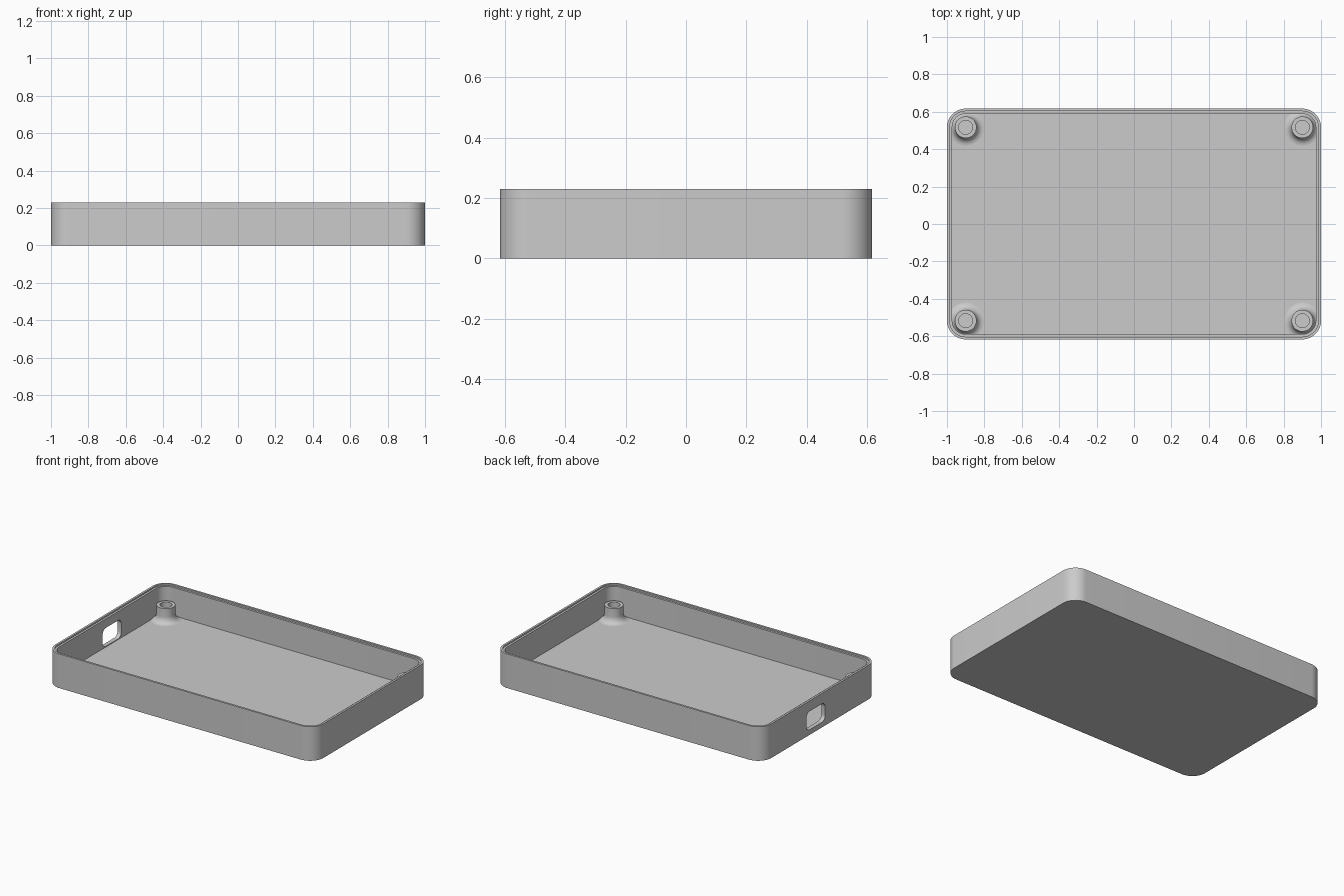
import bpy, bmesh, math

if "Cube" in bpy.data.objects:
    bpy.data.objects.remove(bpy.data.objects["Cube"], do_unlink=True)

HALF_X, HALF_Y, HEIGHT = 1.0, 0.617, 0.23
CORNER, WALL, FLOOR = 0.1, 0.028, 0.03

grey = bpy.data.materials.new("light_grey")
grey.use_nodes = True
colour = (0.6, 0.6, 0.6, 1)
grey.diffuse_color = colour
grey.node_tree.nodes["Principled BSDF"].inputs["Base Color"].default_value = colour


def rounded_rect(hx, hy, r, steps=12):
    """Outline of a rounded rectangle, counter-clockwise."""
    points = []
    for q, (sx, sy) in enumerate([(1, 1), (-1, 1), (-1, -1), (1, -1)]):
        for i in range(steps + 1):
            a = (q + i / steps) * math.pi / 2
            points.append((sx * (hx - r) + r * math.cos(a),
                           sy * (hy - r) + r * math.sin(a)))
    return points


def loft(name, rings):
    """Skin a stack of matching rings and close both ends."""
    bm = bmesh.new()
    loops = [[bm.verts.new(p) for p in ring] for ring in rings]
    n = len(loops[0])
    for low, high in zip(loops, loops[1:]):
        for i in range(n):
            j = (i + 1) % n
            bm.faces.new((low[i], low[j], high[j], high[i]))
    bm.faces.new(loops[0][::-1])
    bm.faces.new(loops[-1])
    bmesh.ops.recalc_face_normals(bm, faces=bm.faces)
    mesh = bpy.data.meshes.new(name)
    bm.to_mesh(mesh)
    bm.free()
    mesh.materials.append(grey)
    obj = bpy.data.objects.new(name, mesh)
    bpy.context.collection.objects.link(obj)
    return obj


def smooth(obj):
    bpy.ops.object.select_all(action="DESELECT")
    obj.select_set(True)
    bpy.context.view_layer.objects.active = obj
    bpy.ops.object.shade_smooth_by_angle(angle=math.radians(30))


# Open tray: outer wall, stepped rim, inner wall and floor
def tray_ring(inset, z):
    outline = rounded_rect(HALF_X - inset, HALF_Y - inset, CORNER - inset)
    return [(x, y, z) for x, y in outline]


tray = loft("tray", [tray_ring(inset, z) for inset, z in [
    (0, 0), (0, HEIGHT), (WALL / 2, HEIGHT), (WALL / 2, HEIGHT - 0.01),
    (WALL, HEIGHT - 0.01), (WALL, FLOOR)]])

# Rounded port opening through the right-hand end wall
port = rounded_rect(0.1, 0.062, 0.035, 6)
cutter = loft("port_cutter", [[(x, y + 0.045, z + 0.097) for y, z in port]
                              for x in (-1.1, -0.92)])
cutter.hide_render = True
cut = tray.modifiers.new("port", "BOOLEAN")
cut.operation = "DIFFERENCE"
cut.solver = "EXACT"
cut.object = cutter
bpy.context.view_layer.objects.active = tray
bpy.ops.object.modifier_apply(modifier=cut.name)
bpy.data.objects.remove(cutter, do_unlink=True)
smooth(tray)

# Hollow screw posts with a flared foot, one in each corner
FOOT, POST, BORE, POST_TOP = 0.097, 0.058, 0.037, 0.13
FLARE = FOOT - POST
profile = [(FOOT, FLOOR - 0.01)]
for k in range(7):
    a = k / 6 * math.pi / 2
    profile.append((FOOT - FLARE * math.sin(a),
                    FLOOR + 0.045 * (1 - math.cos(a))))
profile += [(POST, POST_TOP), (BORE, POST_TOP), (BORE, FLOOR + 0.002)]

for side, sx in (("left", 1), ("right", -1)):
    for end, sy in (("front", -1), ("back", 1)):
        cx, cy = sx * (HALF_X - CORNER), sy * (HALF_Y - CORNER)
        rings = [[(cx + r * math.cos(t * math.pi / 16),
                   cy + r * math.sin(t * math.pi / 16), z)
                  for t in range(32)] for r, z in profile]
        smooth(loft(f"{end}_{side}_screw_post", rings))
